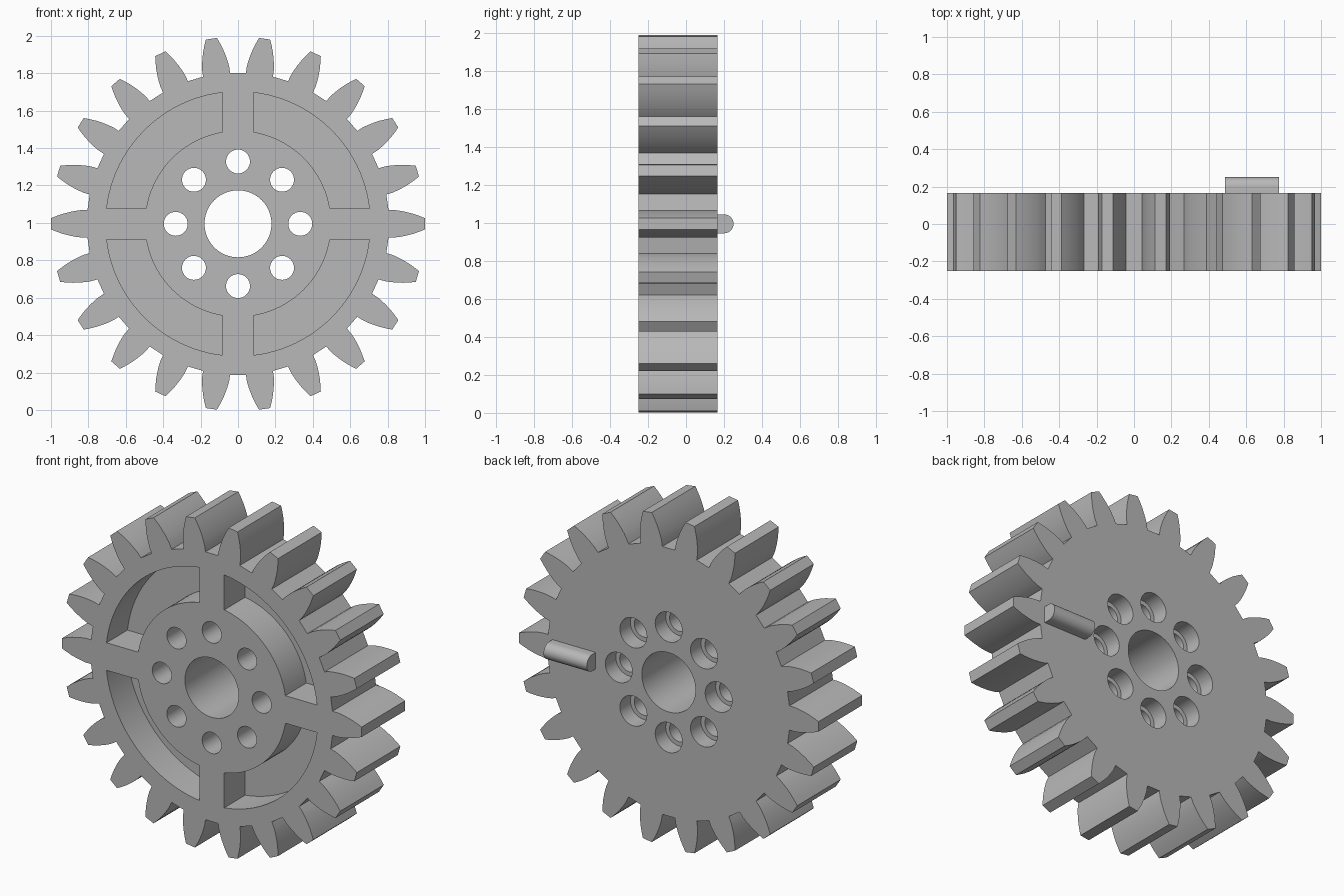
import bpy, bmesh
from math import sin, cos, asin, pi, tau, radians

cube = bpy.data.objects.get("Cube")
if cube:
    bpy.data.objects.remove(cube, do_unlink=True)

TEETH = 22
CENTRE_Z = 0.995
FRONT, BACK = -0.25, 0.165

grey = bpy.data.materials.new("plain grey")
grey.use_nodes = True
grey.diffuse_color = (0.48, 0.48, 0.48, 1)
grey.node_tree.nodes["Principled BSDF"].inputs["Base Color"].default_value = grey.diffuse_color


def circle(radius, n, cx=0, cz=0):
    return [(cx + radius * cos(tau * i / n), cz + radius * sin(tau * i / n)) for i in range(n)]


def turn(points, a):
    return [(x * cos(a) - z * sin(a), x * sin(a) + z * cos(a)) for x, z in points]


def arc(radius, a0, a1, n):
    return [(radius * cos(a0 + (a1 - a0) * i / n), radius * sin(a0 + (a1 - a0) * i / n))
            for i in range(n + 1)]


def prisms(name, outlines):
    """One object holding a prism along y for each (outline, y0, y1)."""
    bm = bmesh.new()
    for pts, y0, y1 in outlines:
        face = bm.faces.new([bm.verts.new((x, y0, z + CENTRE_Z)) for x, z in pts])
        out = bmesh.ops.extrude_face_region(bm, geom=[face])
        for v in out["geom"]:
            if isinstance(v, bmesh.types.BMVert):
                v.co.y = y1
    bmesh.ops.recalc_face_normals(bm, faces=bm.faces)
    mesh = bpy.data.meshes.new(name)
    bm.to_mesh(mesh)
    bm.free()
    obj = bpy.data.objects.new(name, mesh)
    bpy.context.collection.objects.link(obj)
    mesh.materials.append(grey)
    return obj


def cut(obj, cutter):
    cutter.hide_render = True
    mod = obj.modifiers.new("cut", 'BOOLEAN')
    mod.operation = 'DIFFERENCE'
    mod.solver = 'EXACT'
    mod.object = cutter
    bpy.context.view_layer.objects.active = obj
    bpy.ops.object.modifier_apply(modifier=mod.name)
    bpy.data.objects.remove(cutter, do_unlink=True)


def smooth(obj):
    bpy.ops.object.select_all(action='DESELECT')
    obj.select_set(True)
    bpy.context.view_layer.objects.active = obj
    bpy.ops.object.shade_smooth_by_angle(angle=radians(25))


# Toothed disc: one curved tooth repeated around the rim
flank = [(0.805, 0.073), (0.84, 0.073), (0.87, 0.069), (0.90, 0.063),
         (0.935, 0.054), (0.97, 0.042), (0.9995, 0.03)]
tooth = [(r, -w) for r, w in flank] + [(r, w) for r, w in reversed(flank)]
rim = [p for i in range(TEETH) for p in turn(tooth, tau * i / TEETH)]
gear = prisms("gear_body", [(rim, FRONT, BACK)])

# Bore and ring of bolt holes
bolts = [(0.333 * cos(i * pi / 4), 0.333 * sin(i * pi / 4)) for i in range(8)]
holes = [(circle(0.179, 64), -1, 1)]
holes += [(circle(0.064, 32, x, z), -1, 1) for x, z in bolts]
cut(gear, prisms("hole_cutter", holes))

# Wider recesses for the bolts on the back
recesses = [(circle(0.09, 32, x, z), BACK - 0.1, 1) for x, z in bolts]
cut(gear, prisms("recess_cutter", recesses))

# Four curved pockets in the front, leaving a cross of spokes
outer, inner, half = 0.707, 0.498, 0.083
a, b = asin(half / outer), asin(half / inner)
pocket = arc(outer, a, pi / 2 - a, 24) + arc(inner, pi / 2 - b, b, 20)
pockets = [(turn(pocket, i * pi / 2), -1, FRONT + 0.2) for i in range(4)]
cut(gear, prisms("pocket_cutter", pockets))
smooth(gear)

# Round-topped key on the back
bm = bmesh.new()
r, top = 0.05, 0.25
section = [(BACK - 0.01, -r)] + [(top - r + r * cos(t), r * sin(t))
          for t in [-pi / 2 + pi * i / 16 for i in range(17)]] + [(BACK - 0.01, r)]
face = bm.faces.new([bm.verts.new((0.487, y, z + CENTRE_Z)) for y, z in section])
out = bmesh.ops.extrude_face_region(bm, geom=[face])
for v in out["geom"]:
    if isinstance(v, bmesh.types.BMVert):
        v.co.x = 0.775
bmesh.ops.recalc_face_normals(bm, faces=bm.faces)
mesh = bpy.data.meshes.new("back_key")
bm.to_mesh(mesh)
bm.free()
mesh.materials.append(grey)
key = bpy.data.objects.new("back_key", mesh)
bpy.context.collection.objects.link(key)
smooth(key)
